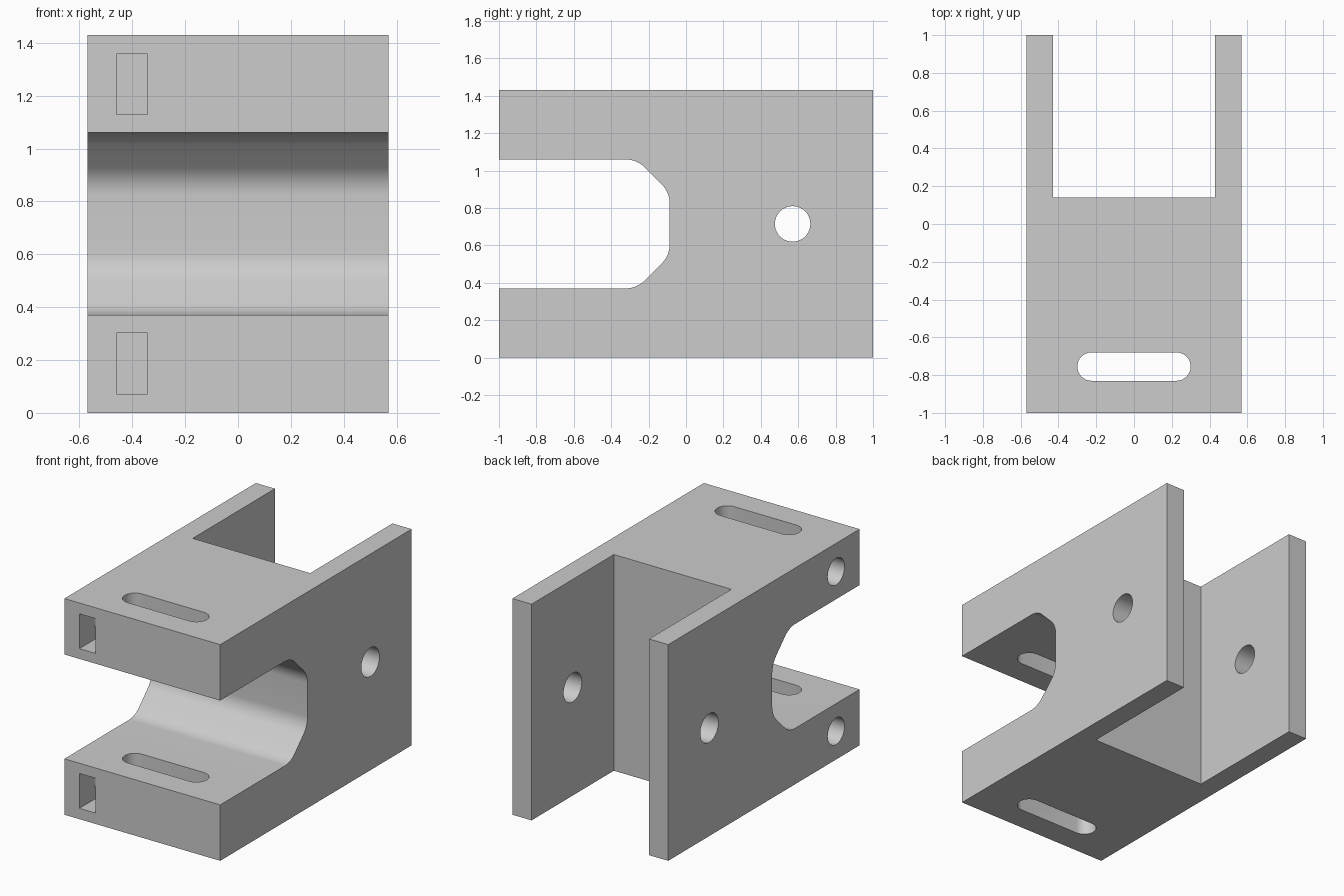
import bpy
import bmesh
import math
from mathutils import Vector

if "Cube" in bpy.data.objects:
    bpy.data.objects.remove(bpy.data.objects["Cube"], do_unlink=True)

HEIGHT, HALF_W = 1.43, 0.57
MID = HEIGHT / 2
SLOT_Y = -0.755
ARM_Z = (0.187, HEIGHT - 0.187)
GREY = (0.604, 0.604, 0.604, 1)

grey = bpy.data.materials.new("plain grey")
grey.use_nodes = True
grey.diffuse_color = GREY
grey.node_tree.nodes["Principled BSDF"].inputs["Base Color"].default_value = GREY


def prism(name, points, direction):
    """Closed solid from a flat outline swept along a direction."""
    bm = bmesh.new()
    face = bm.faces.new([bm.verts.new(p) for p in points])
    swept = bmesh.ops.extrude_face_region(bm, geom=[face])["geom"]
    bmesh.ops.translate(bm, vec=direction,
                        verts=[g for g in swept if isinstance(g, bmesh.types.BMVert)])
    bmesh.ops.recalc_face_normals(bm, faces=bm.faces)
    mesh = bpy.data.meshes.new(name)
    bm.to_mesh(mesh)
    bm.free()
    mesh.materials.append(grey)
    obj = bpy.data.objects.new(name, mesh)
    bpy.context.collection.objects.link(obj)
    return obj


def box(name, x0, x1, y0, y1, z0, z1):
    base = [(x0, y0, z0), (x1, y0, z0), (x1, y1, z0), (x0, y1, z0)]
    return prism(name, base, (0, 0, z1 - z0))


def cross_hole(name, y, z, radius, x0, x1, sides=40):
    ring = [(x0, y + radius * math.cos(math.tau * i / sides),
             z + radius * math.sin(math.tau * i / sides)) for i in range(sides)]
    return prism(name, ring, (x1 - x0, 0, 0))


def fillet(before, corner, after, radius, steps=8):
    """Arc points rounding an outline corner."""
    a, b = (before - corner).normalized(), (after - corner).normalized()
    half = a.angle(b) / 2
    centre = corner + (a + b).normalized() * radius / math.sin(half)
    reach = radius / math.tan(half)
    start = (corner + a * reach - centre).normalized()
    end = (corner + b * reach - centre).normalized()
    return [centre + start.slerp(end, i / steps) * radius for i in range(steps + 1)]


bracket = box("bracket_body", -HALF_W, HALF_W, -1, 1, 0, HEIGHT)
cutters = []

# Rear opening between the two side plates
cutters.append(box("rear_opening", -0.43, 0.43, 0.14, 1.2, -0.1, HEIGHT + 0.1))

# Front channel with chamfered, rounded inner corners
outline = [Vector((-0.7, y, MID + z)) for y, z in
           [(-1.2, -0.345), (-0.263, -0.345), (-0.087, -0.169),
            (-0.087, 0.169), (-0.263, 0.345), (-1.2, 0.345)]]
channel = [outline[0]]
for i in range(1, 5):
    channel += fillet(outline[i - 1], outline[i], outline[i + 1], 0.148)
channel.append(outline[-1])
cutters.append(prism("front_channel", channel, (1.4, 0, 0)))

# Pivot hole through both side plates
cutters.append(cross_hole("pivot_hole", 0.57, MID, 0.095, -0.7, 0.7))

# Rounded strap slot through both arms
slot = []
for side in (1, -1):
    for i in range(17):
        a = -math.pi / 2 + math.pi * i / 16
        slot.append((side * (0.225 + 0.075 * math.cos(a)),
                     SLOT_Y + side * 0.075 * math.sin(a), -0.1))
cutters.append(prism("strap_slot", slot, (0, 0, HEIGHT + 0.2)))

# Nut pocket and screw hole in each arm
for label, z in zip(("lower", "upper"), ARM_Z):
    cutters.append(box(label + "_nut_pocket", -0.46, -0.343, -1.2, -0.64, z - 0.115, z + 0.115))
    cutters.append(cross_hole(label + "_screw_hole", SLOT_Y, z, 0.088, -0.7, -0.2))

# Cut everything out of the body
bpy.context.view_layer.objects.active = bracket
for cutter in cutters:
    cutter.hide_render = True
    mod = bracket.modifiers.new(cutter.name, "BOOLEAN")
    mod.operation = "DIFFERENCE"
    mod.solver = "EXACT"
    mod.object = cutter
    bpy.ops.object.modifier_apply(modifier=mod.name)
for cutter in cutters:
    bpy.data.objects.remove(cutter, do_unlink=True)

bpy.ops.object.select_all(action="DESELECT")
bracket.select_set(True)
bpy.ops.object.shade_smooth_by_angle(angle=math.radians(30))
